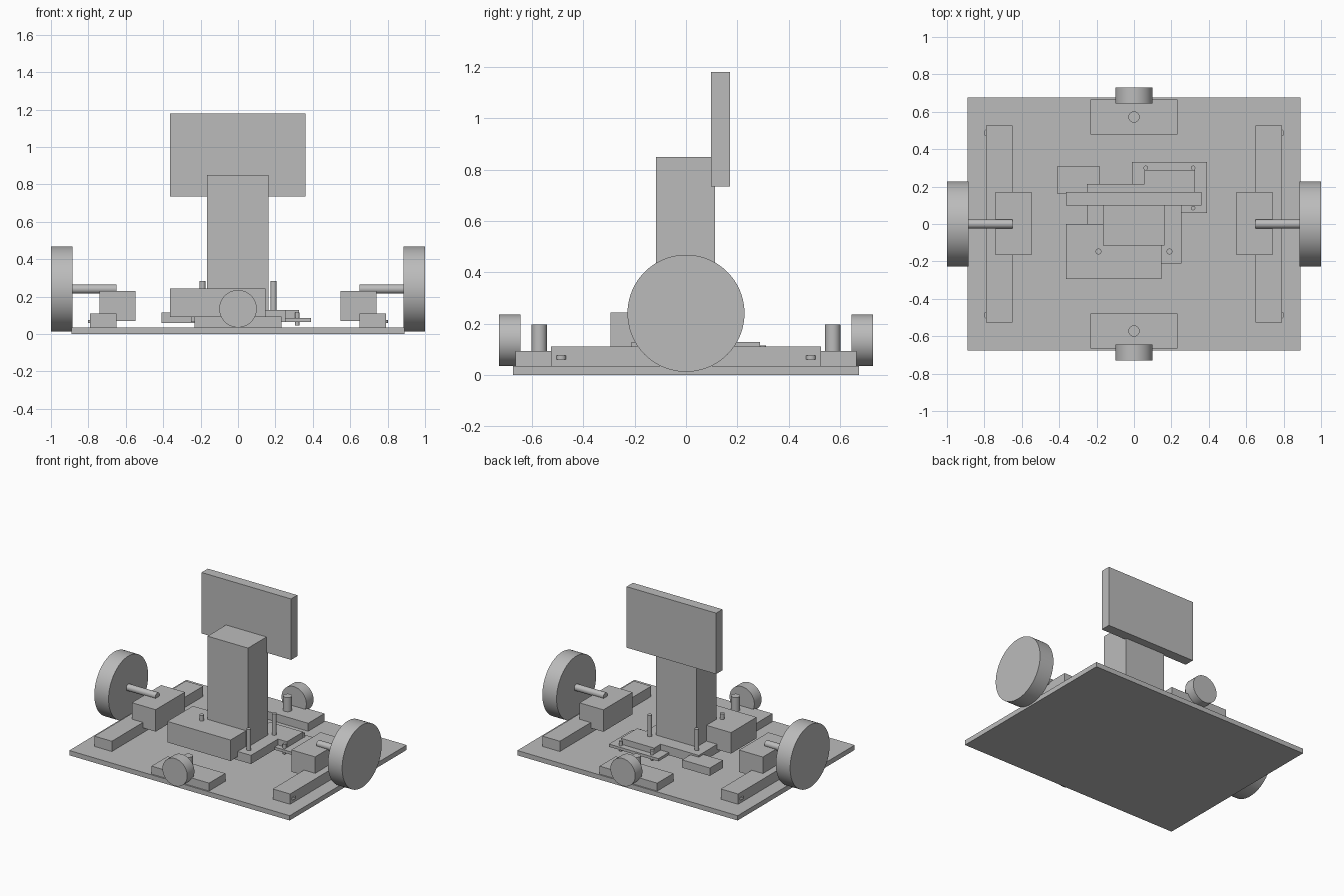
import bpy
import math
from mathutils import Matrix

cube = bpy.data.objects.get("Cube")
if cube:
    bpy.data.objects.remove(cube, do_unlink=True)

grey = bpy.data.materials.new("plain grey")
grey.use_nodes = True
grey.diffuse_color = (0.5, 0.5, 0.5, 1)
grey.node_tree.nodes["Principled BSDF"].inputs["Base Color"].default_value = (0.5, 0.5, 0.5, 1)


def box(name, x, y, z):
    """Box from its (low, high) range on each axis."""
    spans = (x, y, z)
    bpy.ops.mesh.primitive_cube_add(size=1, location=[(a + b) / 2 for a, b in spans])
    ob = bpy.context.object
    ob.name = name
    ob.data.transform(Matrix.Diagonal([abs(b - a) for a, b in spans] + [1]))
    ob.data.materials.append(grey)
    return ob


def rod(name, center, radius, length, axis="Z", sides=64):
    """Smooth cylinder along one axis."""
    turn = {"X": (0, math.pi / 2, 0), "Y": (math.pi / 2, 0, 0), "Z": (0, 0, 0)}[axis]
    bpy.ops.mesh.primitive_cylinder_add(vertices=sides, radius=radius, depth=length,
                                        location=center, rotation=turn)
    ob = bpy.context.object
    ob.name = name
    ob.data.materials.append(grey)
    bpy.ops.object.shade_smooth_by_angle()
    return ob


def pin(name, x, y, low, high, radius):
    return rod(name, (x, y, (low + high) / 2), radius, high - low, sides=24)


# Base plate
box("base_plate", (-0.89, 0.89), (-0.675, 0.675), (0, 0.035))

# Drive wheels, axles, motors and side rails
for s, side in ((1, "left"), (-1, "right")):
    rod(side + "_wheel", (s * 0.943, 0, 0.24), 0.228, 0.115, "X", 96)
    rod(side + "_axle", (s * 0.775, 0, 0.24), 0.024, 0.25, "X")
    box(side + "_motor", (s * 0.548, s * 0.74), (-0.167, 0.17), (0.07, 0.23))
    box(side + "_rail", (s * 0.65, s * 0.79), (-0.527, 0.527), (0.035, 0.11))
    for y in (-0.487, 0.487):
        pin(side + "_rail_sensor", s * 0.783, y, 0.06, 0.075, 0.02)

# Casters with mounts and posts
for s, end in ((1, "back"), (-1, "front")):
    rod(end + "_caster", (0, s * 0.687, 0.135), 0.1, 0.083, "Y")
    box(end + "_caster_mount", (-0.233, 0.232), (s * 0.478, s * 0.665), (0.035, 0.093))
    pin(end + "_caster_post", 0, s * 0.572, 0.09, 0.197, 0.03)

# Central deck with four standoffs
box("central_deck", (-0.252, 0.253), (-0.212, 0.213), (0.065, 0.128))
for x in (-0.19, 0.19):
    for y in (-0.147, 0.147):
        pin("standoff", x, y, 0.12, 0.282, 0.016)

# Tower, screen and front battery
box("tower", (-0.165, 0.162), (-0.116, 0.113), (0.1, 0.85))
box("screen", (-0.363, 0.36), (0.098, 0.171), (0.735, 1.18))
box("battery", (-0.364, 0.146), (-0.295, 0), (0.09, 0.243))

# Small module and circuit board behind the tower
box("small_module", (-0.41, -0.185), (0.16, 0.31), (0.058, 0.115))
box("circuit_board", (-0.01, 0.39), (0.06, 0.332), (0.065, 0.085))
box("board_chip", (0.055, 0.325), (0.1, 0.288), (0.085, 0.128))
for x, y in ((0.063, 0.3), (0.316, 0.3), (0.316, 0.085), (0.063, 0.085)):
    pin("board_pin", x, y, 0.045, 0.115, 0.012)
